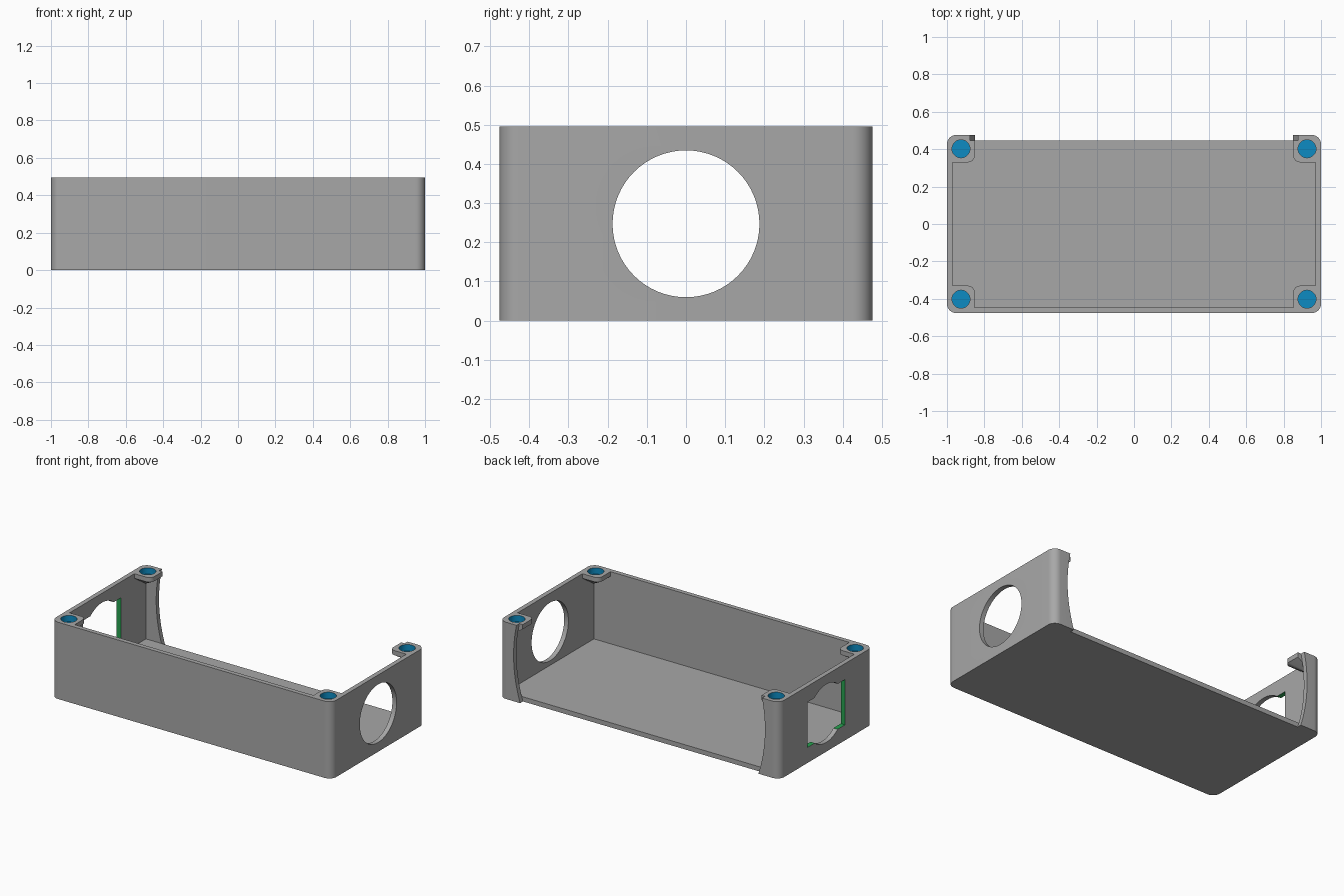
import bpy, bmesh, math

if "Cube" in bpy.data.objects:
    bpy.data.objects.remove(bpy.data.objects["Cube"])

# Overall sizes
X, Y, H = 1.0, 0.476, 0.495
INX, INY, FLOOR = 0.97, 0.447, 0.03


def material(name, rgb):
    m = bpy.data.materials.new(name)
    m.diffuse_color = (*rgb, 1)
    m.use_nodes = True
    m.node_tree.nodes["Principled BSDF"].inputs["Base Color"].default_value = m.diffuse_color
    return m


MATS = [material("grey_plastic", (0.39, 0.39, 0.39)),
        material("blue_socket", (0.004, 0.26, 0.54)),
        material("green_cutout", (0.02, 0.36, 0.08))]
GREY, BLUE, GREEN = range(3)


def loft(name, rings, mat=GREY):
    """Closed solid through a list of equal-length 3D rings."""
    bm = bmesh.new()
    vs = [[bm.verts.new(p) for p in r] for r in rings]
    n = len(vs[0])
    for a, b in zip(vs, vs[1:]):
        for i in range(n):
            bm.faces.new((a[i], a[(i + 1) % n], b[(i + 1) % n], b[i]))
    bm.faces.new(vs[0][::-1])
    bm.faces.new(vs[-1])
    bmesh.ops.recalc_face_normals(bm, faces=bm.faces)
    me = bpy.data.meshes.new(name)
    for m in MATS:
        me.materials.append(m)
    for f in bm.faces:
        f.material_index = mat
    bm.to_mesh(me)
    bm.free()
    ob = bpy.data.objects.new(name, me)
    bpy.context.collection.objects.link(ob)
    return ob


def prism(name, pts, axis, lo, hi, mat=GREY):
    """Extrude a 2D outline along an axis."""
    place = {"x": lambda p, t: (t, p[0], p[1]),
             "y": lambda p, t: (p[0], t, p[1]),
             "z": lambda p, t: (p[0], p[1], t)}[axis]
    return loft(name, [[place(p, t) for p in pts] for t in (lo, hi)], mat)


def rect(x0, y0, x1, y1):
    return [(x0, y0), (x1, y0), (x1, y1), (x0, y1)]


def arc(cx, cy, r, a0, a1, n):
    return [(cx + r * math.cos(math.radians(a0 + (a1 - a0) * i / n)),
             cy + r * math.sin(math.radians(a0 + (a1 - a0) * i / n)))
            for i in range(n + 1)]


def circle(cx, cy, r, n):
    return arc(cx, cy, r, 0, 360, n)[:-1]


def combine(target, tool, op):
    mod = target.modifiers.new("cut", "BOOLEAN")
    mod.object, mod.operation, mod.solver = tool, op, "EXACT"
    bpy.context.view_layer.objects.active = target
    bpy.ops.object.modifier_apply(modifier=mod.name)
    bpy.data.objects.remove(tool)


# Tray with rounded vertical corners
R = 0.05
outline = []
for k, (sx, sy) in enumerate([(1, 1), (-1, 1), (-1, -1), (1, -1)]):
    outline += arc(sx * (X - R), sy * (Y - R), R, 90 * k, 90 * k + 90, 10)
case = prism("open_case", outline, "z", 0, H)
combine(case, prism("hollow", rect(-INX, -INY, INX, INY), "z", FLOOR, 1), "DIFFERENCE")

# Corner screw pads, tapered underneath, with rounded inner corner
CX, CY, PX, PY = 0.982, 0.458, 0.852, 0.33
corners = [(sx, sy) for sx in (-1, 1) for sy in (-1, 1)]
for sx, sy in corners:
    pad = [(CX, CY), (PX, CY)] + arc(PX + 0.035, PY + 0.035, 0.035, 180, 270, 6) + [(CX, PY)]

    def ring(s, z):
        return [(sx * (CX + (x - CX) * s), sy * (CY + (y - CY) * s), z) for x, y in pad]
    combine(case, loft("pad", [ring(1, H), ring(1, H - 0.03), ring(0.07, H - 0.11)]), "UNION")

# Blind screw sockets
for sx, sy in corners:
    combine(case, prism("socket", circle(sx * 0.925, sy * 0.402, 0.048, 32),
                        "z", H - 0.04, H + 0.1, BLUE), "DIFFERENCE")

# Round opening through both ends, plus a wide rectangular one on the left
combine(case, prism("round_hole", circle(0, 0.247, 0.1875, 64), "x", -1.2, 1.2), "DIFFERENCE")
combine(case, prism("socket_cutout", rect(-0.192, 0.1, 0.192, 0.392), "x", -1.2, -0.9, GREEN),
        "DIFFERENCE")

# Open back with bowed side edges
side = []
for i in range(-1, 18):
    t = i / 16
    bow = 0.85 * (1 - t) + 0.876 * t + 0.13 * t * (1 - t)
    side.append((bow, t * H))
opening = side + [(-x, z) for x, z in reversed(side)]
combine(case, prism("back_opening", opening, "y", INY, 0.7), "DIFFERENCE")

# Smooth curved walls, keep edges crisp
bpy.ops.object.select_all(action="DESELECT")
case.select_set(True)
bpy.context.view_layer.objects.active = case
bpy.ops.object.shade_smooth_by_angle(angle=math.radians(25))
